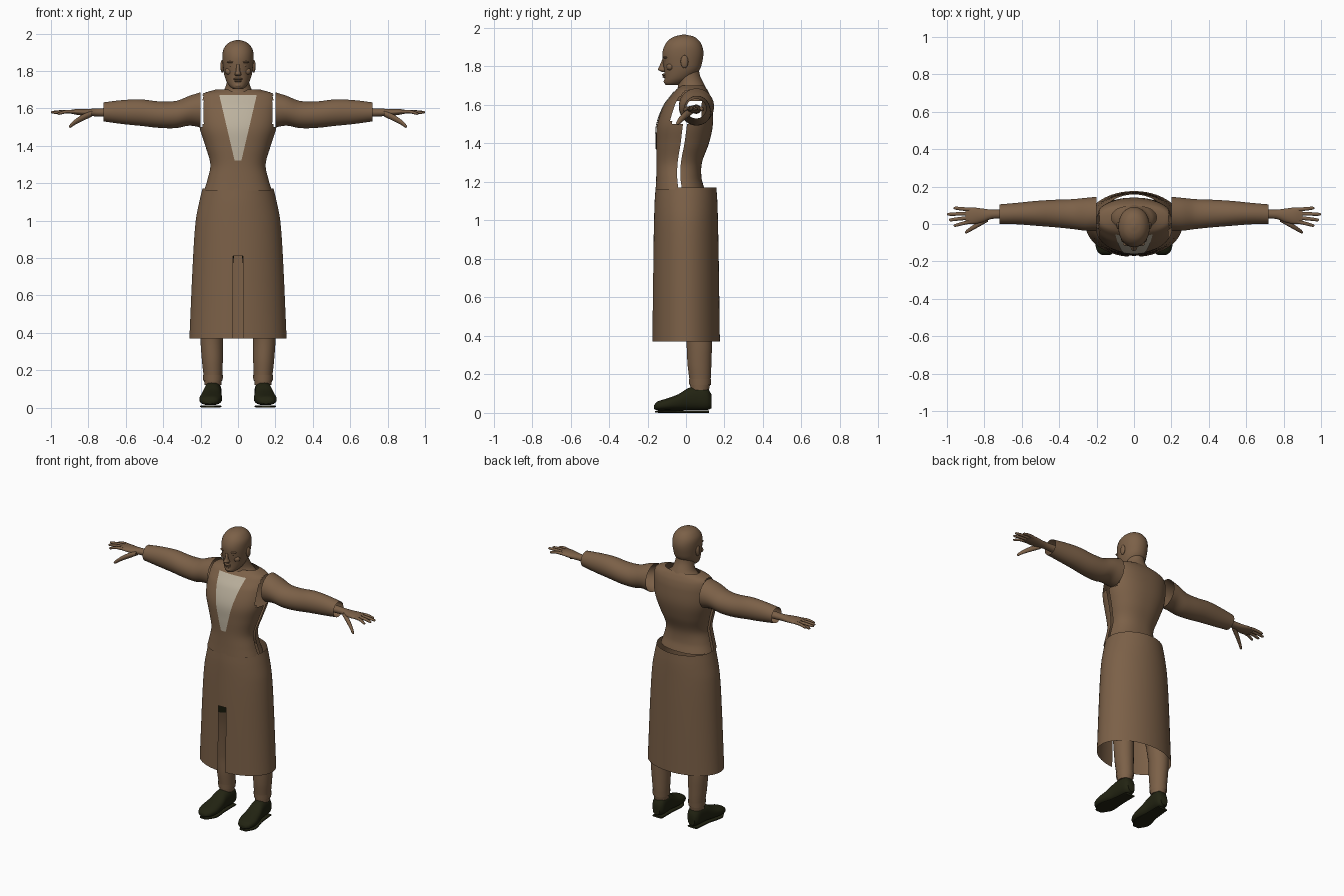
import bpy, bmesh, math
from mathutils import Vector

cube = bpy.data.objects.get("Cube")
if cube:
    bpy.data.objects.remove(cube, do_unlink=True)


def material(name, rgb):
    m = bpy.data.materials.new(name)
    m.use_nodes = True
    m.diffuse_color = (*rgb, 1)
    m.node_tree.nodes["Principled BSDF"].inputs["Base Color"].default_value = (*rgb, 1)
    return m


BROWN = material("warm brown", (0.2, 0.118, 0.064))
DARK = material("dark olive", (0.016, 0.017, 0.006))
CREAM = material("cream", (0.5, 0.44, 0.34))


def finish(name, bm, mats, mirror=False):
    mesh = bpy.data.meshes.new(name)
    bmesh.ops.recalc_face_normals(bm, faces=bm.faces)
    bm.to_mesh(mesh)
    bm.free()
    for m in mats:
        mesh.materials.append(m)
    ob = bpy.data.objects.new(name, mesh)
    bpy.context.collection.objects.link(ob)
    if mirror:
        ob.modifiers.new("Mirror", 'MIRROR').use_mirror_merge = False
    bpy.ops.object.select_all(action='DESELECT')
    ob.select_set(True)
    bpy.context.view_layer.objects.active = ob
    bpy.ops.object.shade_smooth_by_angle(angle=math.radians(50))
    return ob


def sample(rings, t):
    """Smooth cubic interpolation of (t, centre u, centre v, radius u, radius v)."""
    k = 0
    while k < len(rings) - 2 and t > rings[k + 1][0]:
        k += 1
    a, b = rings[k], rings[k + 1]
    before, after = rings[max(k - 1, 0)], rings[min(k + 2, len(rings) - 1)]
    h = b[0] - a[0]
    s = (t - a[0]) / h
    out = []
    for j in range(1, 5):
        m0 = (b[j] - before[j]) / (b[0] - before[0]) * h
        m1 = (after[j] - a[j]) / (after[0] - a[0]) * h
        out.append((2*s**3 - 3*s**2 + 1) * a[j] + (s**3 - 2*s**2 + s) * m0
                   + (3*s**2 - 2*s**3) * b[j] + (s**3 - s**2) * m1)
    return out


def loft(name, axis, rings, mats=(BROWN,), n=32, steps=4, power=2, caps=True,
         mirror=False, keep=None, paint=None):
    """Skin rounded cross-sections along an axis."""
    bm = bmesh.new()
    ts = [a[0] + (b[0] - a[0]) * i / steps for a, b in zip(rings, rings[1:]) for i in range(steps)]
    loops = []
    for t in ts + [rings[-1][0]]:
        cu, cv, ru, rv = sample(rings, t)
        loop = []
        for i in range(n):
            a = (i + 0.5) / n * math.tau
            c, s = math.cos(a), math.sin(a)
            u = cu + ru * math.copysign(abs(c) ** (2 / power), c)
            v = cv + rv * math.copysign(abs(s) ** (2 / power), s)
            loop.append(bm.verts.new({'x': (t, u, v), 'y': (u, t, v), 'z': (u, v, t)}[axis]))
        loops.append(loop)
    for lo, hi in zip(loops, loops[1:]):
        for i in range(n):
            quad = (lo[i], lo[(i + 1) % n], hi[(i + 1) % n], hi[i])
            centre = sum((q.co for q in quad), Vector()) / 4
            if keep is None or keep(i, centre):
                f = bm.faces.new(quad)
                if paint:
                    f.material_index = paint(centre)
    if caps:
        bm.faces.new(loops[0])
        bm.faces.new(loops[-1])
    return finish(name, bm, mats, mirror)


def ball(name, loc, size, mirror=False):
    bm = bmesh.new()
    bmesh.ops.create_uvsphere(bm, u_segments=16, v_segments=10, radius=1)
    for v in bm.verts:
        v.co = Vector(loc) + Vector(p * q for p, q in zip(v.co, size))
    return finish(name, bm, [BROWN], mirror)


# Coat body: open side seams and armholes
TORSO = [(1.16, 0, -.03, .182, .128), (1.22, 0, -.037, .163, .118), (1.3, 0, -.035, .148, .118),
         (1.4, 0, -.018, .175, .137), (1.5, 0, -.005, .206, .145), (1.6, 0, .012, .212, .124),
         (1.65, 0, .025, .206, .1), (1.68, 0, .03, .185, .08), (1.7, 0, .035, .12, .06)]
N = 64


def torso_keep(i, c):
    seam = i in (N - 1, N // 2 - 1) and c.z < 1.55
    armhole = abs(c.x) > .187 and 1.5 < c.z < 1.68
    return not (seam or armhole)


loft("coat_body", 'z', TORSO, n=N, steps=6, power=2.3, caps=False, keep=torso_keep)

# Shirt front: tapering plate that hugs the chest
bm = bmesh.new()
rows, cols = 30, 10
grid = []
for r in range(rows + 1):
    z = 1.32 + .35 * r / rows
    _, cy, rx, ry = sample(TORSO, z)
    half = .018 + .082 * r / rows
    row = []
    for c in range(cols + 1):
        x = half * (2 * c / cols - 1)
        y = cy - ry * (1 - (abs(x) / rx) ** 2.3) ** (1 / 2.3)
        row.append(bm.verts.new((x, y - .005, z)))
    grid.append(row)
for lo, hi in zip(grid, grid[1:]):
    for c in range(cols):
        bm.faces.new((lo[c], lo[c + 1], hi[c + 1], hi[c]))
finish("shirt_front", bm, [CREAM])

# Skirt of the coat: open tube with a front slit
S = 84
slit = [S * 3 // 4 - 1 + d for d in (-1, 0, 1)]
loft("coat_skirt", 'z', [(.37, 0, 0, .26, .176), (.81, 0, 0, .24, .17), (1, 0, 0, .226, .166),
                         (1.1, 0, 0, .207, .163), (1.17, 0, 0, .19, .158)],
     n=S, caps=False, keep=lambda i, c: not (i in slit and c.z < .81))

# Sleeves: open tubes
loft("sleeve", 'x', [(.2, .054, 1.592, .092, .094), (.26, .052, 1.587, .088, .08),
                     (.33, .053, 1.567, .08, .073), (.42, .056, 1.566, .074, .071),
                     (.52, .057, 1.577, .067, .071), (.62, .056, 1.58, .058, .064),
                     (.72, .053, 1.581, .052, .051)], caps=False, mirror=True)

# Hands
loft("palm", 'x', [(.69, .053, 1.578, .026, .024), (.76, .052, 1.578, .025, .021),
                   (.81, .046, 1.578, .037, .019), (.86, .044, 1.581, .045, .016),
                   (.9, .045, 1.582, .042, .009)], mirror=True, n=20)
fingers = [("index_finger", .012, -.008, .965, 1.572), ("middle_finger", .034, .022, .99, 1.577),
           ("ring_finger", .056, .052, 1.0, 1.579), ("little_finger", .077, .085, .965, 1.574)]
for name, y0, y1, tip, z1 in fingers:
    mid = (.875 + tip) / 2
    loft(name, 'x', [(.875, y0, 1.582, .011, .01), (mid, (y0 + y1) / 2, 1.582, .01, .009),
                     (tip - .008, y1, z1, .008, .007), (tip, y1, z1, .003, .003)],
         n=10, mirror=True)
loft("thumb", 'x', [(.78, .03, 1.572, .018, .016), (.83, 0, 1.55, .016, .018),
                    (.87, -.025, 1.527, .013, .015), (.895, -.041, 1.507, .01, .011),
                    (.903, -.045, 1.502, .004, .004)], n=12, mirror=True)

# Neck and head
loft("neck", 'z', [(1.62, 0, .03, .13, .085), (1.67, 0, .03, .105, .08), (1.7, 0, .028, .074, .07),
                   (1.75, 0, .012, .058, .062), (1.8, 0, .005, .056, .06)])
loft("head", 'z', [(1.703, 0, -.075, .025, .03), (1.715, 0, -.06, .042, .052),
                   (1.74, 0, -.04, .06, .072), (1.78, 0, -.022, .074, .092),
                   (1.82, 0, -.018, .08, .102), (1.87, 0, -.016, .084, .107),
                   (1.91, 0, -.014, .08, .097), (1.94, 0, -.012, .062, .075),
                   (1.957, 0, -.01, .038, .046), (1.965, 0, -.01, .008, .01)], power=2.1)
loft("nose", 'z', [(1.772, 0, -.112, .012, .014), (1.782, 0, -.12, .018, .025),
                   (1.8, 0, -.117, .011, .022), (1.835, 0, -.116, .009, .008)], n=16)
ball("upper_lip", (0, -.114, 1.757), (.024, .012, .006))
ball("lower_lip", (0, -.11, 1.746), (.02, .012, .006))
ball("chin", (0, -.098, 1.722), (.022, .018, .014))
ball("brow", (.033, -.105, 1.847), (.026, .014, .006), True)
ball("eye", (.033, -.098, 1.829), (.015, .015, .008), True)
ball("cheek", (.045, -.082, 1.798), (.025, .02, .02), True)
ball("ear", (.084, -.008, 1.825), (.01, .02, .034), True)


# Legs: dark upper trousers and a thin dark band under the hem
def leg_paint(c):
    return 1 if c.z > .7 or .385 < c.z < .41 else 0


loft("leg", 'z', [(.12, .134, .072, .045, .048), (.17, .134, .073, .05, .055),
                  (.25, .137, .07, .056, .062), (.37, .14, .068, .061, .067),
                  (.6, .125, .05, .074, .08), (.8, .112, .02, .09, .1),
                  (1, .1, 0, .09, .11)], mats=(BROWN, DARK), steps=8, mirror=True, paint=leg_paint)
loft("trouser_cuff", 'z', [(.145, .134, .073, .052, .056), (.175, .134, .073, .054, .058)],
     caps=False, mirror=True)

# Shoes and thin soles
loft("shoe", 'y', [(-.166, .15, .03, .022, .01), (-.15, .15, .036, .044, .022),
                   (-.1, .147, .044, .06, .031), (-.04, .142, .055, .056, .042),
                   (.01, .138, .071, .048, .057), (.06, .134, .077, .046, .063),
                   (.11, .132, .074, .042, .059), (.132, .132, .06, .026, .036)],
     mats=(DARK,), power=2.4, mirror=True)
loft("shoe_sole", 'y', [(-.16, .15, .006, .025, .005), (-.1, .147, .006, .056, .006),
                        (0, .138, .006, .042, .006), (.12, .132, .006, .035, .006)],
     mats=(DARK,), power=4, mirror=True)
